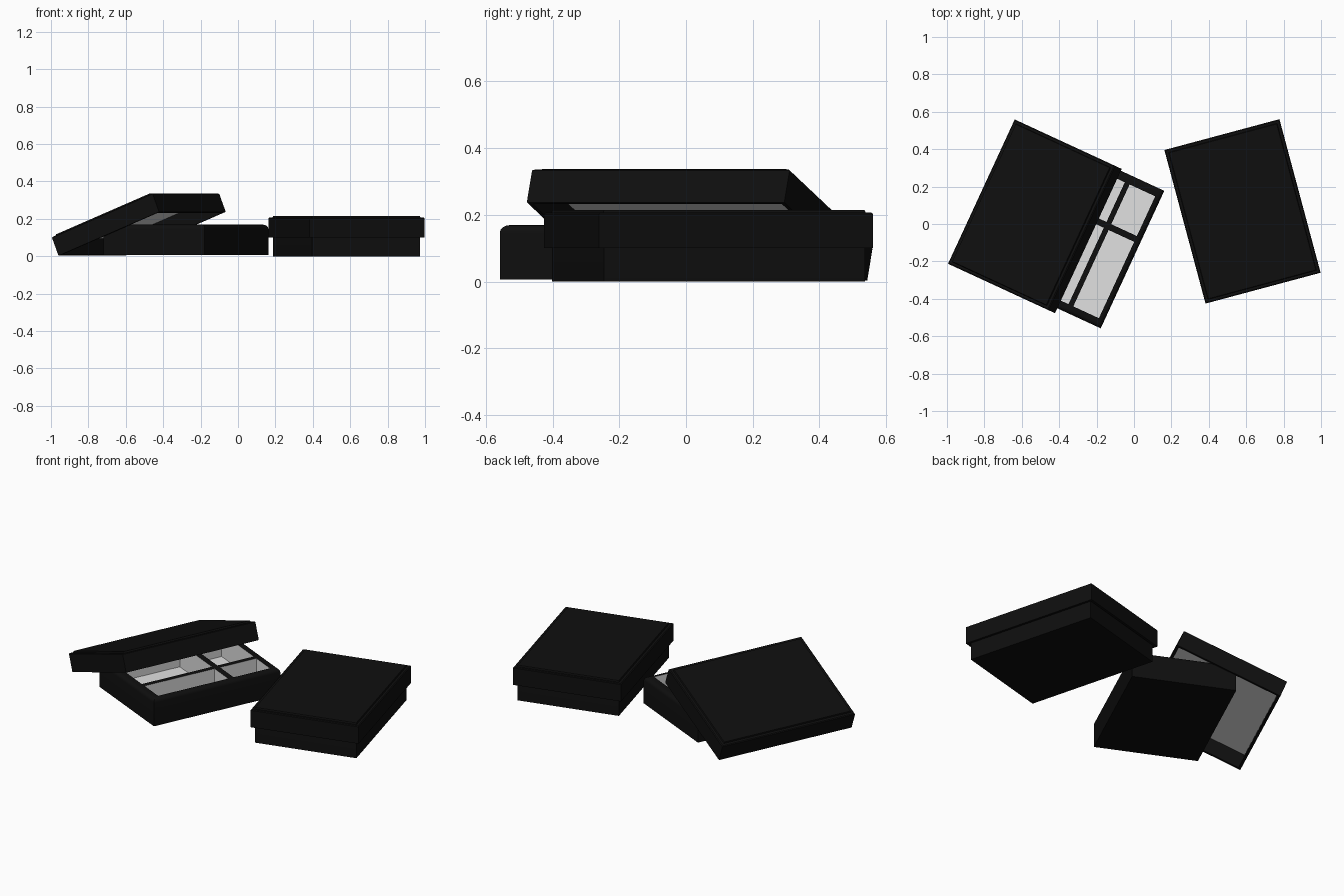
import bpy, bmesh
from math import radians
from mathutils import Matrix, Vector

cube = bpy.data.objects.get("Cube")
if cube:
    bpy.data.objects.remove(cube, do_unlink=True)


def material(name, value):
    mat = bpy.data.materials.new(name)
    mat.use_nodes = True
    color = (value, value, value, 1)
    mat.diffuse_color = color
    bsdf = mat.node_tree.nodes["Principled BSDF"]
    bsdf.inputs["Base Color"].default_value = color
    bsdf.inputs["Roughness"].default_value = 0.7
    return mat


MATS = [material("black card", 0.0045), material("white lining", 0.75)]

LID_W, LID_D, LID_H = 0.637, 0.85, 0.115
TRAY_W, TRAY_D, TRAY_H = 0.597, 0.81, 0.163
FLOOR = 0.02


def finish(bm, name, matrix):
    bmesh.ops.recalc_face_normals(bm, faces=bm.faces)
    mesh = bpy.data.meshes.new(name)
    bm.to_mesh(mesh)
    bm.free()
    for mat in MATS:
        mesh.materials.append(mat)
    obj = bpy.data.objects.new(name, mesh)
    bpy.context.collection.objects.link(obj)
    obj.matrix_world = matrix
    bpy.ops.object.select_all(action='DESELECT')
    obj.select_set(True)
    bpy.context.view_layer.objects.active = obj
    bpy.ops.object.shade_smooth_by_angle(angle=radians(35))
    return obj


def lid(name, matrix):
    # Hollow shell: stacked rectangles from the inner ceiling round to the top panel
    bm = bmesh.new()
    h, wall = LID_H, 0.014
    profile = [(wall, h - 0.022), (wall, 0), (0, 0), (0, h - 0.012),
               (0.005, h - 0.008), (0.018, h - 0.008), (0.021, h)]
    rings = []
    for inset, z in profile:
        x, y = LID_W / 2 - inset, LID_D / 2 - inset
        rings.append([bm.verts.new((sx * x, sy * y, z))
                      for sx, sy in ((-1, -1), (1, -1), (1, 1), (-1, 1))])
    for a, b in zip(rings, rings[1:]):
        for i in range(4):
            j = (i + 1) % 4
            bm.faces.new((a[i], a[j], b[j], b[i]))
    bm.faces.new(rings[0]).material_index = 1
    bm.faces.new(rings[-1])
    return finish(bm, name, matrix)


def tray(name, matrix):
    # Top grid with four sunken, white-lined compartments
    bm = bmesh.new()
    xs = [-TRAY_W / 2, -0.267, 0.088, 0.116, 0.267, TRAY_W / 2]
    ys = [-TRAY_D / 2, -0.36, 0.09, 0.124, 0.358, TRAY_D / 2]
    n = len(xs) - 1
    top = [[bm.verts.new((x, y, TRAY_H)) for y in ys] for x in xs]
    for i in range(n):
        for j in range(n):
            cell = [top[i][j], top[i + 1][j], top[i + 1][j + 1], top[i][j + 1]]
            if i in (1, 3) and j in (1, 3):
                low = [bm.verts.new((v.co.x, v.co.y, FLOOR)) for v in cell]
                lining = [bm.faces.new(low)]
                for k in range(4):
                    m = (k + 1) % 4
                    lining.append(bm.faces.new((cell[k], cell[m], low[m], low[k])))
                for face in lining:
                    face.material_index = 1
            else:
                bm.faces.new(cell)
    # Outer walls and underside
    rim = ([top[i][0] for i in range(n)] + [top[n][j] for j in range(n)]
           + [top[i][n] for i in range(n, 0, -1)] + [top[0][j] for j in range(n, 0, -1)])
    base = [bm.verts.new((v.co.x, v.co.y, 0)) for v in rim]
    for k in range(len(rim)):
        m = (k + 1) % len(rim)
        bm.faces.new((rim[k], rim[m], base[m], base[k]))
    bm.faces.new(base)
    # Rounded upper rim
    edges = [bm.edges.get((rim[k], rim[(k + 1) % len(rim)])) for k in range(len(rim))]
    bmesh.ops.recalc_face_normals(bm, faces=bm.faces)
    bmesh.ops.bevel(bm, geom=edges, offset=0.022, offset_type='OFFSET',
                    segments=4, profile=0.5, affect='EDGES', material=0)
    return finish(bm, name, matrix)


def place(x, y, z, angle):
    return Matrix.Translation(Vector((x, y, z))) @ Matrix.Rotation(radians(angle), 4, 'Z')


# Closed box
tray("closed_box_tray", place(0.58, 0.0675, 0, 15))
lid("closed_box_lid", place(0.58, 0.0675, 0.1, 15))

# Open box with its lid leaning on the tray, pivoted on the lid's upper left edge
tray("open_box_tray", place(-0.279, -0.065, 0.006, -24.8))
lean = (place(-0.82, 0.175, 0.11, -24.8) @ Matrix.Rotation(radians(-21.6), 4, 'Y')
        @ Matrix.Translation(Vector((LID_W / 2, 0, -LID_H))))
lid("open_box_lid", lean)
